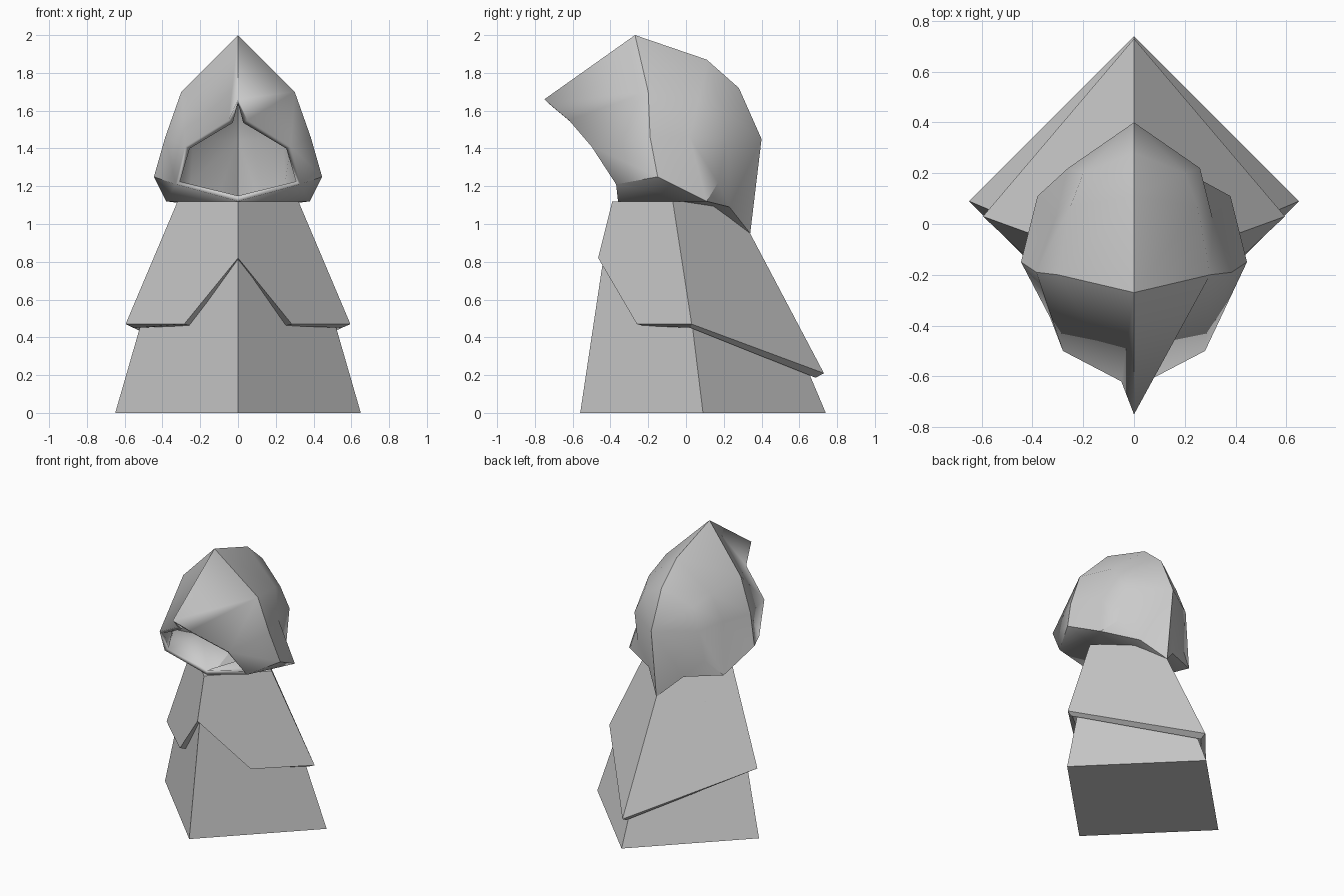
import bpy, bmesh, math

if "Cube" in bpy.data.objects:
    bpy.data.objects.remove(bpy.data.objects["Cube"])


def mirrored(name, pts, faces, thickness=0.0, smooth=None):
    """Build a mesh from its right half; points with x > 0 are mirrored."""
    bm = bmesh.new()
    right = {k: bm.verts.new(p) for k, p in pts.items()}
    left = {k: bm.verts.new((-p[0], p[1], p[2])) if p[0] > 0 else right[k]
            for k, p in pts.items()}
    for f in faces:
        keys = f.split()
        bm.faces.new([right[k] for k in keys])
        if any(pts[k][0] > 0 for k in keys):
            bm.faces.new([left[k] for k in reversed(keys)])
    bmesh.ops.recalc_face_normals(bm, faces=bm.faces)
    me = bpy.data.meshes.new(name)
    bm.to_mesh(me)
    bm.free()
    ob = bpy.data.objects.new(name, me)
    bpy.context.collection.objects.link(ob)
    if thickness:
        mod = ob.modifiers.new("thickness", 'SOLIDIFY')
        mod.thickness = thickness
        mod.offset = -1
    if smooth:
        bpy.ops.object.select_all(action='DESELECT')
        ob.select_set(True)
        bpy.context.view_layer.objects.active = ob
        bpy.ops.object.shade_smooth_by_angle(angle=math.radians(smooth))
    return ob


# Robe: four-sided tapering body
mirrored("robe", {
    "f": (0, -.56, 0), "s": (.65, .09, 0), "b": (0, .74, 0),
    "F": (0, -.425, .9), "S": (.39, -.02, .9), "B": (0, .36, .9)},
    ["f s S F", "s b B S", "f b s", "F S B"])

# Cape: notched at the front, pointed at the back
mirrored("cape", {
    "F": (0, -.39, 1.12), "S": (.32, -.07, 1.12), "B": (0, .25, 1.12),
    "f": (0, -.465, .82), "n": (.285, -.26, .47),
    "s": (.595, .03, .47), "b": (0, .73, .21)},
    ["f n s S F", "s b B S", "F S B"], thickness=.05)

# Hood: front rim (p), crown (a), two rear rings (b, c), back ridge and neck
mirrored("hood", {
    "p0": (0, -.75, 1.66), "p1": (.05, -.62, 1.55),
    "p2": (.28, -.50, 1.41), "p3": (.33, -.37, 1.21),
    "a0": (0, -.27, 2.0), "a1": (.30, -.20, 1.70),
    "a2": (.385, -.19, 1.46), "a3": (.445, -.15, 1.25),
    "b0": (0, .11, 1.87), "b1": (.25, .07, 1.66),
    "b2": (.31, .02, 1.46), "s": (.38, .11, 1.12),
    "c0": (0, .28, 1.72), "c1": (.20, .20, 1.60),
    "c2": (.26, .22, 1.45), "c3": (.27, .17, 1.22),
    "d": (0, .40, 1.45), "t": (.14, .23, 1.09),
    "tip": (0, .34, .95), "n": (0, -.36, 1.12)},
    ["p0 p1 a1 a0", "p1 p2 a1", "p2 a2 a1", "p2 p3 a3 a2",
     "a0 a1 b1 b0", "a1 a2 b2 b1", "a2 a3 s b2",
     "b0 b1 c1 c0", "b1 b2 c2 c1", "b2 s c3 c2",
     "c0 c1 d", "c1 c2 d", "c2 c3 t d", "d t tip", "c3 s t",
     "p3 s a3", "p3 n s", "n t s", "n tip t"],
    thickness=.03, smooth=35)
